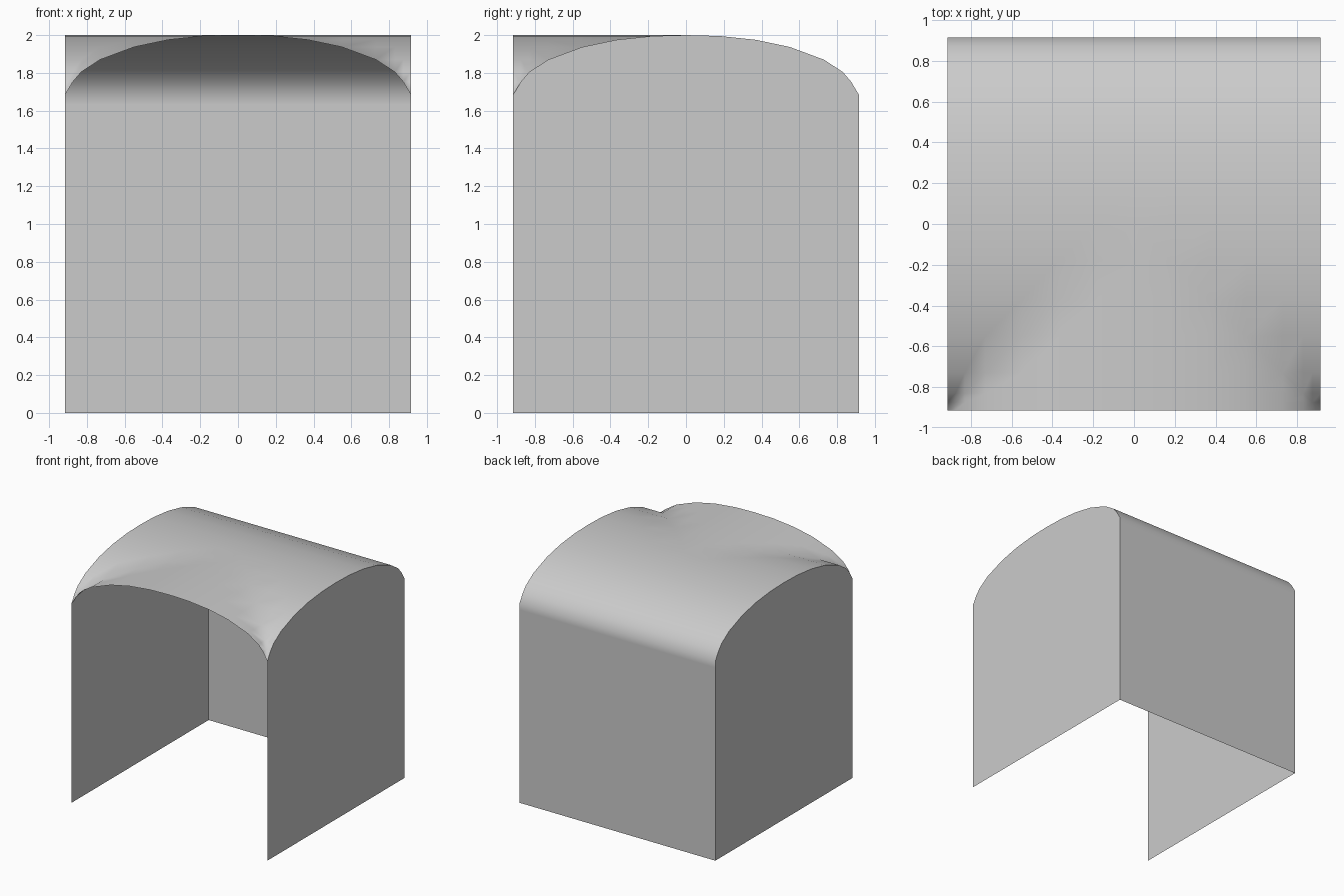
import bpy, bmesh

if "Cube" in bpy.data.objects:
    bpy.data.objects.remove(bpy.data.objects["Cube"])

H = 0.915  # half width and half depth
# Half arch profile: distance from centre, height
HALF = [(0, 2.0), (0.18, 1.995), (0.37, 1.975), (0.55, 1.937), (0.73, 1.87),
        (0.83, 1.805), (0.875, 1.752), (H, 1.685)]
ARCH = [(-d, z) for d, z in reversed(HALF[1:])] + HALF
N = len(ARCH)
MID = N // 2


def finish(bm, name, smooth):
    mesh = bpy.data.meshes.new(name)
    for f in bm.faces:
        f.smooth = smooth
    bm.to_mesh(mesh)
    bm.free()
    obj = bpy.data.objects.new(name, mesh)
    bpy.context.collection.objects.link(obj)
    return obj


# Vaulted roof: barrel along x, cut by a second vault opening to the front,
# running smoothly down into the back wall
bm = bmesh.new()
rows = []
for j, (y, zy) in enumerate(ARCH):
    rows.append([bm.verts.new((x, y, max(zx, zy) if j < MID else zy))
                 for x, zx in ARCH])
for z in (1.63, 0):
    rows.append([bm.verts.new((x, H, z)) for x, _ in ARCH])
for j in range(len(rows) - 1):
    for i in range(N - 1):
        a, b = rows[j][i], rows[j][i + 1]
        c, d = rows[j + 1][i + 1], rows[j + 1][i]
        # split the quads on the groin lines along the valley
        if j < MID and i == j:
            tris = [(a, b, c), (a, c, d)]
        elif j < MID and i == N - 2 - j:
            tris = [(a, b, d), (b, c, d)]
        else:
            tris = [(a, b, c, d)]
        for t in tris:
            bm.faces.new(t)
finish(bm, "vault_roof_and_back_wall", True)

# Flat side walls with arched tops
for side, name in ((-1, "left_wall"), (1, "right_wall")):
    bm = bmesh.new()
    outline = [(-H, 0), (H, 0)] + ARCH[::-1]
    verts = [bm.verts.new((side * H, y, z)) for y, z in outline]
    bm.faces.new(verts if side > 0 else verts[::-1])
    finish(bm, name, False)
